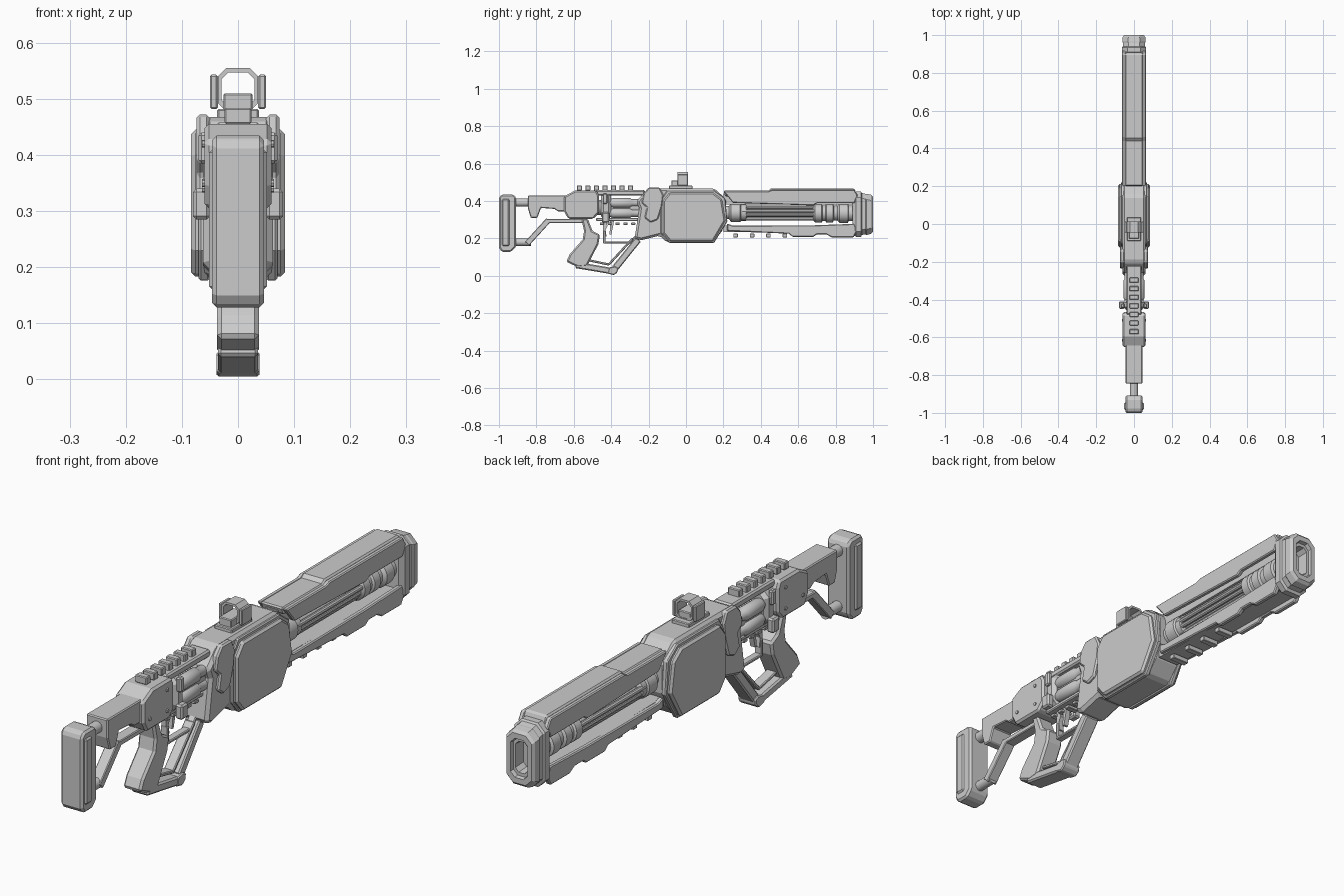
import bpy, bmesh, math
from mathutils import Vector

grey = bpy.data.materials.new("plain grey")
grey.diffuse_color = (0.6, 0.6, 0.6, 1)


def finish(name, bm, bevel=0.0, mirror=False):
    bmesh.ops.recalc_face_normals(bm, faces=bm.faces)
    me = bpy.data.meshes.new(name)
    bm.to_mesh(me)
    bm.free()
    me.materials.append(grey)
    ob = bpy.data.objects.new(name, me)
    bpy.context.collection.objects.link(ob)
    if bevel:
        m = ob.modifiers.new("bevel", 'BEVEL')
        m.width, m.segments, m.limit_method = bevel, 1, 'ANGLE'
        m.angle_limit = math.radians(40)
    if mirror:
        ob.modifiers.new("mirror", 'MIRROR')
    return ob


def prism(name, pts, x0, x1, bevel=0.0, mirror=False):
    """Side profile of (y, z) points extruded from x0 to x1."""
    bm = bmesh.new()
    a = [bm.verts.new((x0, y, z)) for y, z in pts]
    b = [bm.verts.new((x1, y, z)) for y, z in pts]
    bm.faces.new(a)
    bm.faces.new(b[::-1])
    for i in range(len(pts)):
        j = (i + 1) % len(pts)
        bm.faces.new((a[i], b[i], b[j], a[j]))
    return finish(name, bm, bevel, mirror)


def box(name, y0, y1, z0, z1, x0, x1, bevel=0.0, mirror=False):
    return prism(name, [(y0, z0), (y1, z0), (y1, z1), (y0, z1)], x0, x1, bevel, mirror)


def bar(name, p, q, t, w, bevel=0.003):
    """Straight strip between two (y, z) points."""
    p, q = Vector(p), Vector(q)
    d = (q - p).normalized()
    n = Vector((-d.y, d.x)) * t / 2
    return prism(name, [p + n, q + n, q - n, p - n], -w, w, bevel)


def lathe(name, prof, z, x=0.0, n=20, mirror=False):
    """(y, radius) profile spun round an axis along y, closed at both ends."""
    bm = bmesh.new()
    rings = [[bm.verts.new((x + r * math.cos(k * math.tau / n), y,
                            z + r * math.sin(k * math.tau / n))) for k in range(n)]
             for y, r in prof]
    for a, b in zip(rings, rings[1:]):
        for k in range(n):
            bm.faces.new((a[k], a[(k + 1) % n], b[(k + 1) % n], b[k]))
    bm.faces.new(rings[0])
    bm.faces.new(rings[-1])
    ob = finish(name, bm, 0, mirror)
    bpy.context.view_layer.objects.active = ob
    ob.select_set(True)
    bpy.ops.object.shade_smooth_by_angle(angle=math.radians(35))
    ob.select_set(False)
    return ob


def octagon(w, z0, z1, c):
    return [(-w + c, z0), (w - c, z0), (w, z0 + c), (w, z1 - c),
            (w - c, z1), (-w + c, z1), (-w, z1 - c), (-w, z0 + c)]


def loft(name, sections):
    """Octagonal (y, half width, z0, z1, chamfer) sections skinned along y."""
    bm = bmesh.new()
    rings = [[bm.verts.new((x, y, z)) for x, z in octagon(w, a, b, c)]
             for y, w, a, b, c in sections]
    for a, b in zip(rings, rings[1:]):
        for k in range(8):
            bm.faces.new((a[k], a[(k + 1) % 8], b[(k + 1) % 8], b[k]))
    bm.faces.new(rings[0])
    bm.faces.new(rings[-1])
    return finish(name, bm)


# Stock: butt pad, raised side panels, body and struts
prism("butt_pad", [(-1, .15), (-.985, .128), (-.935, .128), (-.908, .155), (-.908, .42),
                   (-.925, .435), (-.985, .435), (-1, .42)], -.046, .046, .008)
box("butt_pad_panel", -.985, -.945, .16, .41, .04, .052, .006, True)
lathe("stock_rod", [(-.92, .022), (-.83, .022)], .392)
prism("stock_body", [(-.845, .43), (-.63, .43), (-.63, .345), (-.685, .345), (-.705, .358),
                     (-.775, .363), (-.795, .31), (-.83, .31), (-.845, .36)], -.045, .045, .004)
lathe("stock_lower_rod", [(-.92, .02), (-.83, .02)], .18)
bar("stock_strut", (-.85, .172), (-.735, .298), .03, .022)
bar("stock_strut_top", (-.745, .293), (-.55, .293), .02, .022)

# Rear receiver
prism("rear_receiver", [(-.652, .425), (-.595, .455), (-.478, .455), (-.466, .43), (-.466, .335),
                        (-.495, .305), (-.63, .305), (-.652, .345)], -.06, .06, .008)
for y, z in ((-.615, .35), (-.51, .34), (-.51, .42)):
    prism("receiver_bolt", [(y + .007 * math.cos(k * math.pi / 4), z + .007 * math.sin(k * math.pi / 4))
                            for k in range(8)], .055, .064, 0, True)

# Middle receiver: flange, cylinders and top bar
loft("receiver_flange", [(-.455, .04, .32, .43, .02), (-.44, .058, .30, .445, .03),
                         (-.415, .058, .30, .445, .03), (-.4, .045, .32, .43, .02)])
box("flange_lug", -.45, -.41, .285, .34, .05, .08, .006, True)
box("flange_upper_lug", -.445, -.42, .385, .44, .05, .07, .005, True)
for z in (.335, .39):
    lathe("side_cylinder", [(-.41, .018), (-.39, .026), (-.3, .026), (-.29, .02), (-.24, .02)],
          z, .03, 16, True)
lathe("center_cylinder", [(-.49, .04), (-.22, .04)], .365)
box("top_bar", -.48, -.22, .43, .458, -.04, .04, .006)
box("lower_bar", -.48, -.25, .293, .31, -.035, .035, .004)
for i in range(7):
    y = -.57 + i * .0455
    box("rail_tooth", y - .013, y + .013, .455, .484, -.024, .024, .003)
for i in range(5):
    y = -.45 + i * .042
    box("lower_tooth", y - .011, y + .011, .272, .285, -.025, .025, .002)

# Trigger and its guard
prism("trigger", [(-.445, .295), (-.425, .295), (-.42, .265), (-.43, .245), (-.425, .21),
                  (-.437, .21), (-.445, .245)], -.01, .01)
prism("trigger_rear", [(-.405, .295), (-.385, .295), (-.39, .262), (-.40, .22),
                       (-.41, .22), (-.405, .262)], -.01, .01)
bar("trigger_guard_rear", (-.437, .24), (-.437, .178), .012, .015)
bar("trigger_guard", (-.443, .178), (-.29, .178), .012, .015)
bar("trigger_guard_front", (-.3, .176), (-.25, .23), .012, .015)

# Grip and hand guard
prism("grip", [(-.56, .31), (-.525, .305), (-.5, .24), (-.46, .22), (-.468, .17), (-.53, .05),
               (-.575, .045), (-.64, .075), (-.622, .115), (-.552, .195), (-.545, .24)], -.037, .037, .008)
bar("hand_guard_base", (-.59, .058), (-.375, .022), .034, .036, .006)
prism("hand_guard_foot", [(-.42, .012), (-.385, .004), (-.367, .018), (-.362, .042), (-.38, .05),
                          (-.41, .045)], -.038, .038, .004)
bar("hand_guard", (-.383, .036), (-.255, .195), .036, .03, .005)
bar("inner_guard_base", (-.52, .083), (-.41, .06), .012, .02)
bar("inner_guard", (-.413, .06), (-.285, .2), .012, .02)

# Main body with layered side covers
prism("main_body", [(-.275, .2), (-.24, .19), (-.14, .215), (-.105, .18), (.14, .18), (.19, .235),
                    (.215, .29), (.215, .41), (.15, .468), (-.2, .468), (-.265, .4), (-.25, .36)],
      -.062, .062, .012)
prism("side_cover", [(-.088, .445), (.145, .445), (.192, .41), (.211, .295), (.145, .183),
                     (-.085, .183), (-.124, .23), (-.124, .40)], .055, .084, .008, True)
prism("cover_rim", [(-.1, .458), (.15, .458), (.21, .415), (.221, .29), (.15, .176),
                    (-.09, .176), (-.135, .23), (-.135, .405)], .05, .07, .004, True)
prism("shoulder_plate", [(-.2, .472), (-.14, .472), (-.12, .43), (-.128, .37), (-.15, .3), (-.19, .285),
                         (-.222, .31), (-.21, .365), (-.238, .39), (-.228, .44)], .05, .074, .006, True)

# Sight
box("sight_base", -.09, .035, .462, .482, -.037, .037, .003)
box("sight_block", -.078, .01, .478, .51, -.026, .026, .003)
bm = bmesh.new()
outer, inner = octagon(.036, .478, .555, .015), octagon(.029, .486, .547, .012)
front, back = [[[bm.verts.new((x, y, z)) for x, z in ring] for ring in (outer, inner)] for y in (-.046, .012)]
for k in range(8):
    j = (k + 1) % 8
    for a, b in ((front[0], front[1]), (front[1], back[1]), (back[1], back[0]), (back[0], front[0])):
        bm.faces.new((a[k], a[j], b[j], b[k]))
finish("sight_frame", bm)
box("sight_side", -.046, .012, .482, .543, .036, .05, .003, True)

# Upper shroud: roof, raised ridge and side walls
prism("upper_roof", [(.2, .455), (.44, .455), (.455, .467), (.9, .467), (.915, .43), (.21, .425)],
      -.048, .048, .006)
prism("upper_wall", [(.2, .452), (.44, .452), (.46, .46), (.9, .46), (.918, .43), (.9, .388),
                     (.7, .388), (.68, .376), (.25, .39), (.235, .41)], .044, .063, .004, True)

# Lower shroud: floor, notched side walls and slats
prism("lower_wall", [(.22, .28), (.25, .268), (.68, .27), (.9, .278), (.915, .24), (.895, .205), (.78, .205),
                     (.75, .222), (.7, .222), (.68, .208), (.57, .208), (.55, .225), (.22, .24)],
      .04, .06, .004, True)
prism("lower_floor", [(.2, .27), (.9, .265), (.9, .225), (.2, .235)], -.045, .045)
for i in range(4):
    y = .265 + i * .088
    box("bottom_slat", y - .012, y + .012, .205, .225, -.035, .035, .002)

# Barrel assembly: rear collar, parallel rods, front rings
lathe("barrel_collar", [(.2, .035), (.23, .035), (.24, .05), (.29, .05), (.295, .044), (.32, .044), (.33, .03)],
      .338, 0, 24)
for z, x in ((.367, .015), (.345, .035), (.325, .03), (.305, .015)):
    lathe("barrel_rod", [(.3, .01), (.72, .01)], z, x, 10, True)
lathe("barrel_tube", [(.2, .025), (.92, .025)], .335)
lathe("barrel_rings", [(.68, .04), (.69, .05), (.725, .05), (.73, .042), (.745, .042), (.75, .05),
                       (.785, .05), (.79, .04), (.81, .04), (.82, .052), (.865, .052), (.87, .042), (.92, .042)],
      .335, 0, 24)
box("barrel_spine", .2, .92, .38, .44, -.025, .025)

# Muzzle shell with recessed bore
loft("muzzle", [(.89, .05, .225, .43, .025), (.91, .064, .207, .45, .03), (.935, .064, .207, .45, .03),
                (.94, .058, .218, .443, .028), (.96, .058, .222, .438, .028), (.965, .062, .218, .438, .03),
                (.99, .06, .225, .433, .03), (1.0, .052, .235, .423, .025), (1.0, .036, .255, .403, .018),
                (.985, .034, .258, .4, .018), (.985, .026, .27, .388, .014), (.94, .024, .275, .385, .014)])
